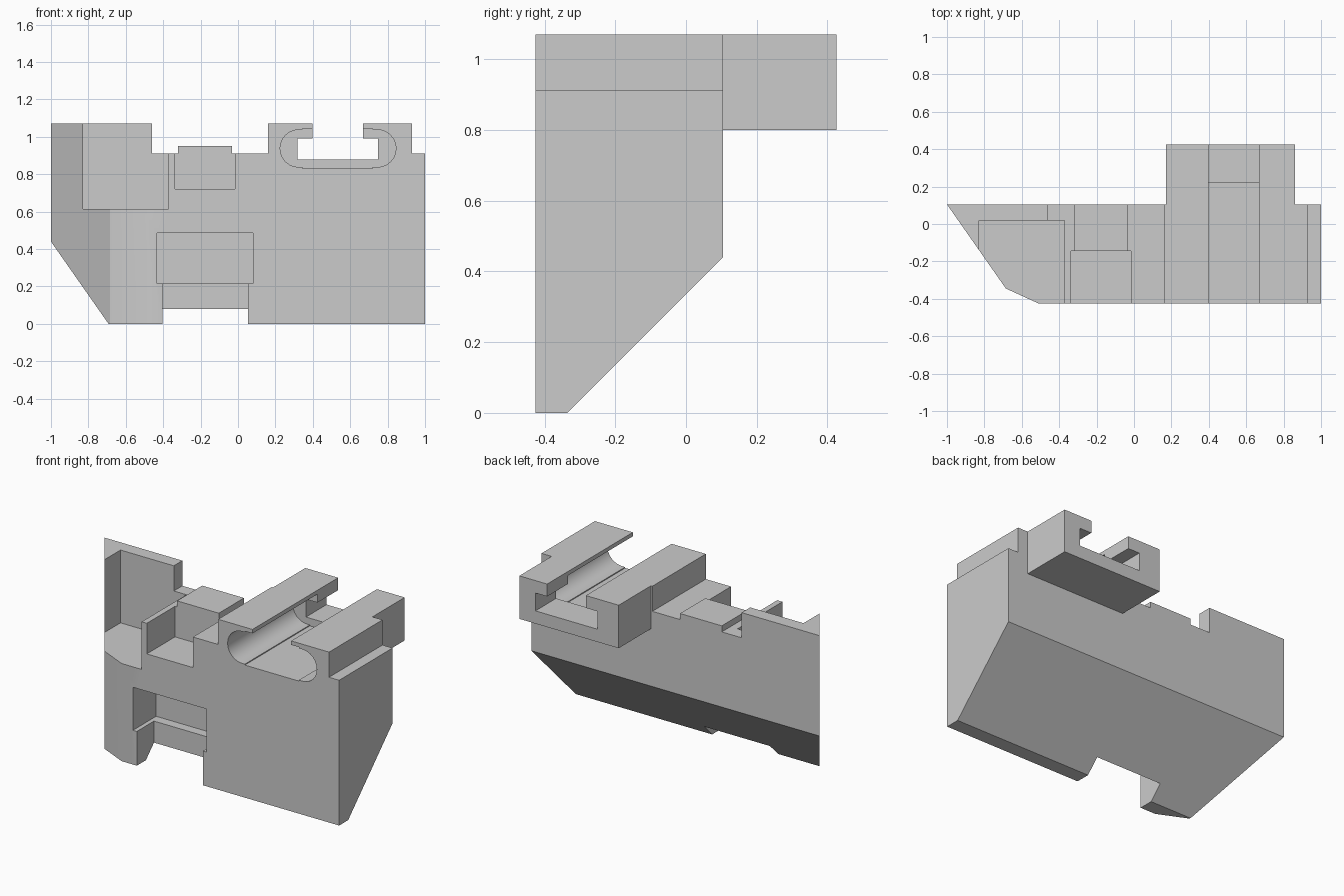
import bpy, bmesh, math

cube = bpy.data.objects.get("Cube")
if cube:
    bpy.data.objects.remove(cube, do_unlink=True)

grey = bpy.data.materials.new("plain grey")
grey.use_nodes = True
colour = (0.6, 0.6, 0.6, 1)
grey.diffuse_color = colour
grey.node_tree.nodes["Principled BSDF"].inputs["Base Color"].default_value = colour


def prism(name, points, axis, lo, hi):
    """Extrude a 2D outline along an axis from lo to hi."""
    place = {"x": lambda a, b, t: (t, a, b),
             "y": lambda a, b, t: (a, t, b),
             "z": lambda a, b, t: (a, b, t)}[axis]
    bm = bmesh.new()
    ends = [[bm.verts.new(place(a, b, t)) for a, b in points] for t in (lo, hi)]
    for end in ends:
        bm.faces.new(end)
    n = len(points)
    for i in range(n):
        j = (i + 1) % n
        bm.faces.new((ends[0][i], ends[0][j], ends[1][j], ends[1][i]))
    bmesh.ops.recalc_face_normals(bm, faces=bm.faces)
    mesh = bpy.data.meshes.new(name)
    bm.to_mesh(mesh)
    bm.free()
    mesh.materials.append(grey)
    obj = bpy.data.objects.new(name, mesh)
    bpy.context.collection.objects.link(obj)
    return obj


def box(name, x0, x1, y0, y1, z0, z1):
    return prism(name, [(x0, z0), (x1, z0), (x1, z1), (x0, z1)], "y", y0, y1)


def cut(target, cutter):
    mod = target.modifiers.new("cut", "BOOLEAN")
    mod.operation = "DIFFERENCE"
    mod.solver = "EXACT"
    mod.object = cutter
    bpy.context.view_layer.objects.active = target
    bpy.ops.object.modifier_apply(modifier=mod.name)
    bpy.data.objects.remove(cutter, do_unlink=True)


FRONT, BACK, REAR, TOP = -0.425, 0.105, 0.425, 1.07

# Plan outline with the rear bracket and slanted corner
plan = [(-1, BACK), (-0.685, -0.345), (-0.51, FRONT), (1, FRONT), (1, BACK),
        (0.86, BACK), (0.86, REAR), (0.17, REAR), (0.17, BACK)]
body = prism("block_body", plan, "z", 0, TOP)

# Sloped underside and space below the bracket
cut(body, prism("underside_cutter", [(-0.435, -0.1), (0.6, -0.1), (0.6, 0.8),
                                     (BACK, 0.8), (BACK, 0.44)], "x", -1.2, 1.2))

# Top steps, tab, pockets and front recesses
cuts = {
    "left_step": (-0.46, -0.322, -0.6, 0.3, 0.912, 1.3),
    "tab_top": (-0.33, -0.02, -0.6, 0.3, 0.95, 1.3),
    "right_step": (-0.032, 0.16, -0.6, 0.3, 0.912, 1.3),
    "end_step": (0.93, 1.2, -0.6, 0.3, 0.912, 1.3),
    "corner_pocket": (-0.83, -0.372, -0.6, 0.02, 0.613, 1.3),
    "tab_pocket": (-0.336, -0.015, -0.6, -0.145, 0.72, 1.3),
    "front_recess": (-0.432, 0.08, -0.6, -0.195, 0.215, 0.485),
    "bottom_notch": (-0.405, 0.053, -0.6, -0.255, -0.2, 0.3),
}
for name, size in cuts.items():
    cut(body, box(name, *size))

# Rounded channel, open at the front
steps, radius, middle = 12, 0.1, 0.938
pill = []
for centre, start in ((0.745, -90), (0.325, 90)):
    for i in range(steps + 1):
        a = math.radians(start + 180 * i / steps)
        pill.append((centre + radius * math.cos(a), middle + radius * math.sin(a)))
cut(body, prism("channel_cutter", pill, "y", -0.6, 0.22))
cut(body, box("channel_relief", 0.345, 0.72, -0.6, 0.22, 0.832, 1.045))

# Narrow rear slot and the opening along the top
cut(body, box("rear_slot", 0.318, 0.748, 0.1, 0.6, 0.88, 0.992))
cut(body, box("top_opening", 0.398, 0.667, -0.6, 0.6, 0.95, 1.3))

# Smooth the curved channel while keeping edges sharp
bpy.ops.object.select_all(action="DESELECT")
body.select_set(True)
bpy.context.view_layer.objects.active = body
bpy.ops.object.shade_smooth_by_angle(angle=math.radians(30))
weighted = body.modifiers.new("weighted normals", "WEIGHTED_NORMAL")
weighted.keep_sharp = True
